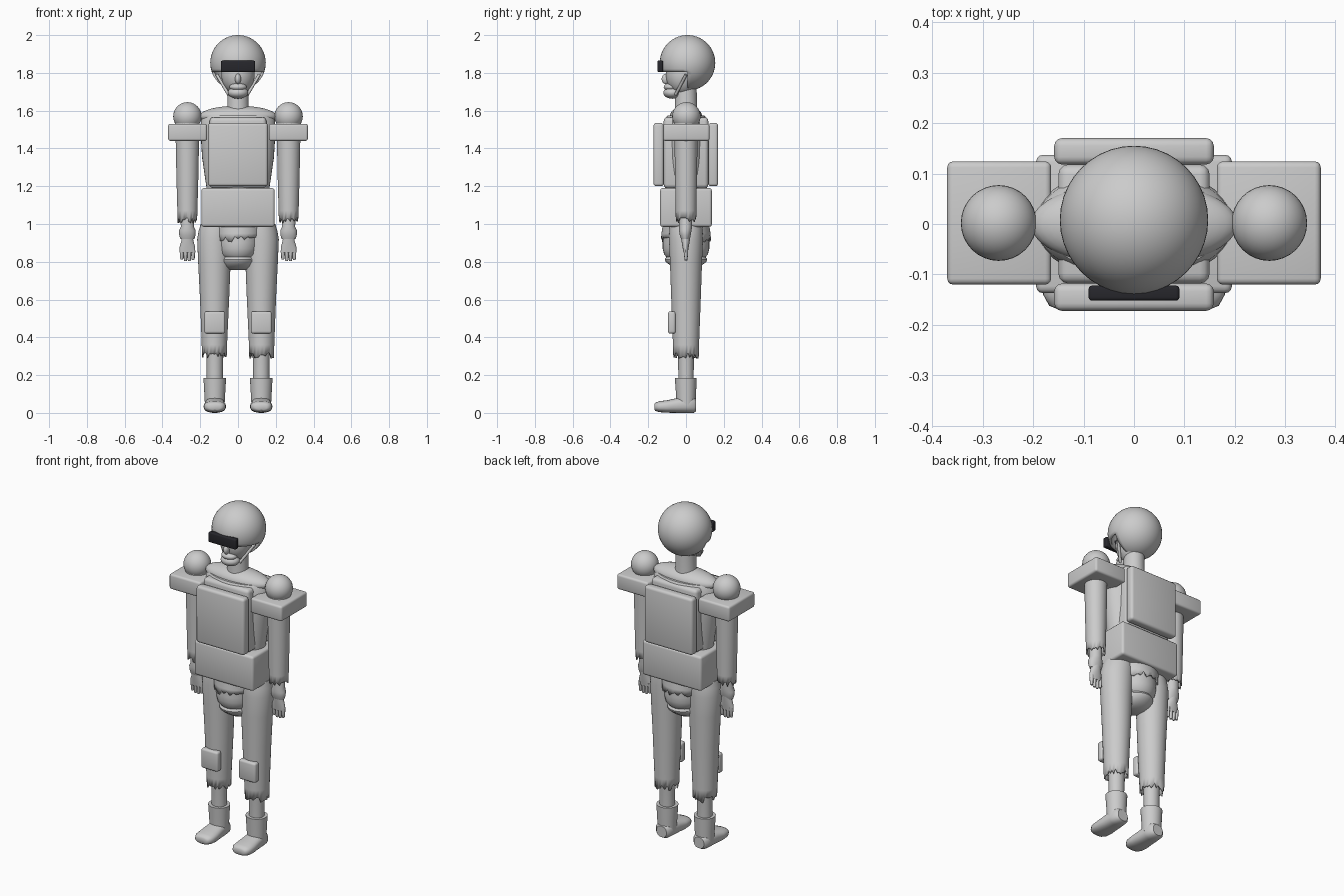
import bpy, bmesh, math, random
from mathutils import Vector
random.seed(4)


def finish(bm, name, angle=40, color=None):
    bmesh.ops.recalc_face_normals(bm, faces=bm.faces)
    me = bpy.data.meshes.new(name)
    bm.to_mesh(me)
    bm.free()
    ob = bpy.data.objects.new(name, me)
    bpy.context.collection.objects.link(ob)
    bpy.context.view_layer.objects.active = ob
    for o in bpy.context.selected_objects:
        o.select_set(False)
    ob.select_set(True)
    bpy.ops.object.shade_smooth_by_angle(angle=math.radians(angle))
    if color:
        mat = bpy.data.materials.new(name)
        mat.diffuse_color = color
        me.materials.append(mat)
    return ob


def box(name, lo, hi, bevel=0.012, color=None):
    lo, hi = Vector(lo), Vector(hi)
    bm = bmesh.new()
    bmesh.ops.create_cube(bm, size=1)
    for v in bm.verts:
        v.co = (lo + hi) / 2 + v.co * (hi - lo)
    bmesh.ops.bevel(bm, geom=bm.edges[:], offset=bevel, segments=3,
                    profile=0.5, affect='EDGES')
    return finish(bm, name, 40, color)


def ball(name, c, r):
    bm = bmesh.new()
    bmesh.ops.create_uvsphere(bm, u_segments=32, v_segments=20, radius=1)
    for v in bm.verts:
        v.co = Vector(c) + v.co * Vector(r)
    return finish(bm, name)


def loft(name, rings, n=32, power=1.0, jag=0.0, along_y=False):
    """Rings are (cx, cy, z, rx, ry), first ring may be torn by jag."""
    bm = bmesh.new()
    loops = []
    for i, (cx, cy, z, rx, ry) in enumerate(rings):
        loop = []
        for k in range(n):
            a = math.tau * k / n
            c, s = math.cos(a), math.sin(a)
            x = cx + rx * math.copysign(abs(c) ** power, c)
            y = cy + ry * math.copysign(abs(s) ** power, s)
            h = z + (random.uniform(-jag, jag) if i == 0 else 0)
            loop.append(bm.verts.new((x, h, y) if along_y else (x, y, h)))
        loops.append(loop)
    for a, b in zip(loops, loops[1:]):
        for k in range(n):
            j = (k + 1) % n
            bm.faces.new((a[k], a[j], b[j], b[k]))
    if not jag:
        bm.faces.new(loops[0])
    bm.faces.new(loops[-1])
    ob = finish(bm, name)
    if jag:
        mod = ob.modifiers.new("cloth", 'SOLIDIFY')
        mod.thickness = 0.008
        mod.offset = -1
    return ob


# Open-faced helmet and dark visor
bm = bmesh.new()
bmesh.ops.create_uvsphere(bm, u_segments=40, v_segments=28, radius=0.147)
for v in bm.verts:
    v.co += Vector((0, 0.008, 1.853))
cut = [f for f in bm.faces if f.calc_center_median().y < 0.012
       and f.calc_center_median().z < 1.81]
bmesh.ops.delete(bm, geom=cut, context='FACES')
helmet = finish(bm, "helmet")
mod = helmet.modifiers.new("shell", 'SOLIDIFY')
mod.thickness = 0.012
mod.offset = -1
box("visor", (-0.09, -0.152, 1.805), (0.09, -0.122, 1.865), 0.007,
    (0.02, 0.02, 0.025, 1))

# Head, nose, jaw, chin straps, neck
ball("head", (0, -0.015, 1.79), (0.088, 0.092, 0.11))
ball("nose", (0, -0.105, 1.768), (0.016, 0.024, 0.028))
ball("mouth", (0, -0.08, 1.725), (0.046, 0.038, 0.022))
ball("chin", (0, -0.072, 1.695), (0.054, 0.048, 0.032))
loft("neck", [(0, 0, 1.58, 0.065, 0.062), (0, 0, 1.63, 0.056, 0.058),
              (0, 0, 1.75, 0.055, 0.056)])
for s in (-1, 1):
    a, b = Vector((s * 0.112, 0.0, 1.79)), Vector((s * 0.05, -0.055, 1.685))
    bm = bmesh.new()
    bmesh.ops.create_cone(bm, segments=10, radius1=0.008, radius2=0.008,
                          depth=(b - a).length, cap_ends=True)
    q = (b - a).to_track_quat('Z', 'Y')
    for v in bm.verts:
        v.co = (a + b) / 2 + q @ v.co
    finish(bm, "chin_strap")

# Torso, shoulder line, collar and armour plates
loft("torso", [(0, 0, 0.98, 0.155, 0.105), (0, 0, 1.2, 0.168, 0.112),
               (0, 0, 1.35, 0.19, 0.116), (0, 0, 1.48, 0.198, 0.116),
               (0, 0, 1.555, 0.195, 0.11), (0, 0, 1.575, 0.18, 0.098)], 40)
ball("shoulder_line", (0, 0, 1.57), (0.205, 0.085, 0.056))
box("vest", (-0.15, -0.118, 1.19), (0.15, 0.118, 1.565), 0.02)
box("chest_plate", (-0.158, -0.172, 1.2), (0.158, -0.118, 1.535), 0.015)
box("back_plate", (-0.158, 0.118, 1.2), (0.158, 0.17, 1.535), 0.015)
box("waist_block", (-0.194, -0.137, 0.985), (0.194, 0.137, 1.19), 0.014)

# Hips with torn shirt hem
loft("hips", [(0, 0, 0.757, 0.055, 0.045), (0, 0, 0.775, 0.085, 0.075),
              (0, 0, 0.80, 0.094, 0.108), (0, 0, 0.813, 0.095, 0.112),
              (0, 0, 0.825, 0.088, 0.104), (0, 0, 0.84, 0.106, 0.116),
              (0, 0, 0.87, 0.112, 0.124), (0, 0, 0.90, 0.116, 0.124),
              (0, 0, 1.0, 0.12, 0.115)])
loft("shirt_hem", [(0, 0, 0.92, 0.126, 0.132), (0, 0, 0.95, 0.13, 0.13),
                   (0, 0, 1.0, 0.14, 0.122)], 44, 1.0, 0.016)

for s in (-1, 1):
    # Shoulder ball and plate
    ax = s * 0.268
    ball("shoulder", (ax, 0.002, 1.57), (0.075, 0.075, 0.075))
    x0, x1 = sorted((s * 0.164, s * 0.37))
    box("shoulder_plate", (x0, -0.12, 1.44), (x1, 0.124, 1.53), 0.012)

    # Torn sleeve, wrist and hand
    loft("sleeve", [(ax, 0, 1.02, 0.052, 0.054), (ax, 0, 1.07, 0.053, 0.055),
                    (ax, 0, 1.25, 0.058, 0.058), (ax, 0, 1.45, 0.062, 0.061),
                    (ax, 0, 1.56, 0.066, 0.064)], 36, 1.0, 0.015)
    loft("wrist", [(ax, -0.004, 0.92, 0.037, 0.021), (ax, -0.004, 0.94, 0.043, 0.029),
                   (ax, -0.004, 0.965, 0.044, 0.033), (ax, -0.002, 0.985, 0.035, 0.034),
                   (ax, 0, 1.12, 0.036, 0.036)], 24)
    loft("palm", [(ax, -0.002, 0.85, 0.042, 0.012), (ax, -0.002, 0.88, 0.041, 0.017),
                  (ax, -0.002, 0.91, 0.032, 0.022), (ax, -0.002, 0.94, 0.028, 0.026)], 24)
    for k, tip in enumerate((0.812, 0.803, 0.803, 0.81)):
        fx = ax + (k - 1.5) * 0.02
        loft("finger", [(fx, 0, tip, 0.006, 0.006), (fx, 0, tip + 0.008, 0.009, 0.009),
                        (fx, 0, 0.87, 0.011, 0.012)], 10)

    # Torn trouser leg and knee pad
    loft("trouser_leg", [(s * 0.125, 0, 0.305, 0.066, 0.068),
                         (s * 0.125, 0, 0.36, 0.067, 0.069),
                         (s * 0.124, 0, 0.60, 0.077, 0.078),
                         (s * 0.125, 0, 0.80, 0.086, 0.085),
                         (s * 0.124, 0, 0.92, 0.092, 0.09),
                         (s * 0.118, 0, 0.965, 0.09, 0.088),
                         (s * 0.112, 0, 1.0, 0.085, 0.085)], 40, 1.0, 0.018)
    x0, x1 = sorted((s * 0.068, s * 0.179))
    box("knee_pad", (x0, -0.095, 0.42), (x1, -0.055, 0.537), 0.012)

    # Shin, boot shaft and foot
    fx = s * 0.123
    loft("shin", [(fx, 0, 0.15, 0.042, 0.04), (fx, 0, 0.30, 0.044, 0.042),
                  (fx, 0, 0.42, 0.055, 0.055)], 24)
    loft("boot_shaft", [(fx, 0, 0.04, 0.052, 0.05), (fx, 0, 0.1, 0.055, 0.053),
                        (fx, -0.001, 0.186, 0.06, 0.058)], 28)
    loft("boot_foot", [(fx, 0.031, -0.168, 0.03, 0.014), (fx, 0.032, -0.162, 0.045, 0.022),
                       (fx, 0.033, -0.14, 0.057, 0.029), (fx, 0.034, -0.10, 0.059, 0.033),
                       (fx, 0.039, -0.05, 0.054, 0.039), (fx, 0.043, 0.0, 0.052, 0.043),
                       (fx, 0.043, 0.04, 0.046, 0.043), (fx, 0.04, 0.054, 0.032, 0.032)],
         28, 0.8, 0, True)
